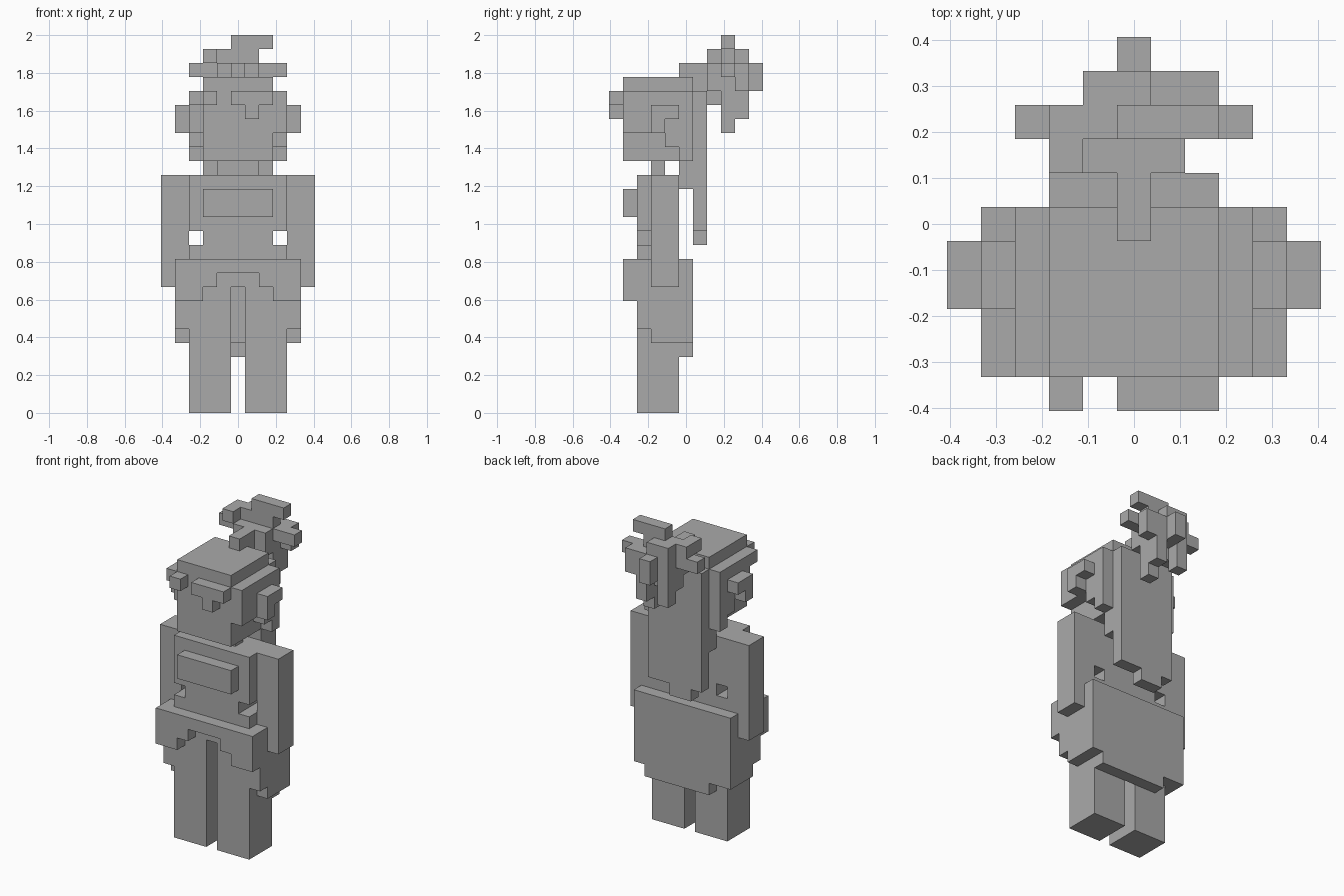
import bpy
import bmesh
from mathutils import Vector

cube = bpy.data.objects.get("Cube")
if cube:
    bpy.data.objects.remove(cube, do_unlink=True)

UNIT = 2 / 27
HALF = 11 / 2
WIDTH = 11

grey = bpy.data.materials.new("plain_grey")
grey.use_nodes = True
grey.diffuse_color = (0.4, 0.4, 0.4, 1)
shader = next(n for n in grey.node_tree.nodes if n.type == 'BSDF_PRINCIPLED')
shader.inputs["Base Color"].default_value = grey.diffuse_color

owner = {}  # filled block -> part name


def block(part, x, y, z, mirror=False):
    """Fill a range of blocks for a part, optionally on both sides."""
    for i in range(*x):
        for j in range(*y):
            for k in range(*z):
                owner.setdefault((i, j, k), part)
                if mirror:
                    owner.setdefault((WIDTH - 1 - i, j, k), part)


def build(part):
    """Make one object from the exposed sides of a part's blocks."""
    bm = bmesh.new()
    for cell in [c for c, name in owner.items() if name == part]:
        for axis in range(3):
            for side in (0, 1):
                step = list(cell)
                step[axis] += 2 * side - 1
                if tuple(step) in owner:
                    continue
                u, v = (axis + 1) % 3, (axis + 2) % 3
                ring = []
                for du, dv in ((0, 0), (1, 0), (1, 1), (0, 1)):
                    p = Vector(cell)
                    p[axis] += side
                    p[u] += du
                    p[v] += dv
                    ring.append(bm.verts.new((p - Vector((HALF, HALF, 0))) * UNIT))
                bm.faces.new(ring if side else ring[::-1])
    bmesh.ops.remove_doubles(bm, verts=bm.verts, dist=UNIT / 100)
    bmesh.ops.dissolve_limit(bm, angle_limit=0.01, verts=bm.verts, edges=bm.edges)
    mesh = bpy.data.meshes.new(part)
    bm.to_mesh(mesh)
    bm.free()
    mesh.materials.append(grey)
    bpy.context.collection.objects.link(bpy.data.objects.new(part, mesh))


# Legs and arms
block("legs", (2, 5), (2, 5), (0, 11), mirror=True)
block("arms", (0, 2), (3, 5), (9, 17), mirror=True)

# Torso with gaps beside the waist, chest pocket and neck
block("torso", (2, 9), (2, 5), (13, 17))
block("torso", (3, 8), (2, 5), (12, 13))
block("torso", (2, 9), (2, 5), (11, 12))
block("chest_pocket", (3, 8), (1, 2), (14, 16))
block("neck", (4, 7), (3, 4), (17, 18))

# Skirt: stepped front flap, sides and back
block("skirt_front", (1, 3), (1, 2), (8, 11), mirror=True)
block("skirt_front", (3, 4), (1, 2), (9, 11), mirror=True)
block("skirt_front", (4, 7), (1, 2), (10, 11))
block("skirt_sides", (1, 2), (2, 3), (6, 11), mirror=True)
block("skirt_sides", (1, 2), (3, 5), (5, 11), mirror=True)
block("skirt_back", (1, 10), (5, 6), (5, 11))
block("skirt_back", (3, 9), (5, 6), (4, 5))
block("skirt_middle", (5, 6), (4, 5), (5, 11))
block("skirt_middle", (5, 6), (2, 4), (9, 11))

# Head and ears
block("head", (3, 8), (1, 5), (18, 24))
block("ears", (1, 2), (3, 5), (21, 22), mirror=True)
block("ears", (1, 2), (3, 4), (20, 21), mirror=True)

# Hair at the sides of the head, longer towards the back
block("side_hair", (2, 3), (1, 6), (22, 23), mirror=True)
block("side_hair", (2, 3), (2, 6), (20, 22), mirror=True)
block("side_hair", (8, 9), (1, 2), (20, 22))
block("side_hair", (2, 3), (4, 6), (19, 20), mirror=True)
block("side_hair", (2, 3), (5, 6), (18, 19), mirror=True)

# Fringe
block("fringe", (5, 8), (0, 1), (22, 23))
block("fringe", (6, 7), (0, 1), (21, 22))
block("fringe", (3, 4), (0, 1), (22, 23))

# Long hair down the back
block("back_hair", (3, 8), (5, 6), (16, 24))
block("back_hair", (3, 8), (6, 7), (13, 23))
block("back_hair", (4, 6), (6, 7), (12, 13))

# Hair tuft standing off the back of the head
block("hair_tie", (5, 6), (5, 7), (24, 25))
block("hair_tie", (5, 6), (6, 7), (23, 24))
block("tuft", (4, 7), (7, 10), (23, 25))
block("tuft", (4, 7), (8, 9), (25, 26))
block("tuft", (4, 6), (9, 10), (25, 26))
block("tuft", (3, 4), (7, 9), (25, 26))
block("tuft", (2, 9), (8, 9), (24, 25))
block("tuft", (7, 8), (9, 10), (23, 25))
block("tuft", (5, 6), (10, 11), (23, 25))
block("tuft_top", (5, 8), (8, 9), (26, 27))
block("tuft_strands", (5, 6), (7, 8), (22, 23))
block("tuft_strands", (4, 7), (8, 9), (22, 23))
block("tuft_strands", (6, 7), (8, 9), (20, 22))
block("tuft_strands", (4, 5), (9, 10), (21, 23), mirror=True)

for part in dict.fromkeys(owner.values()):
    build(part)
